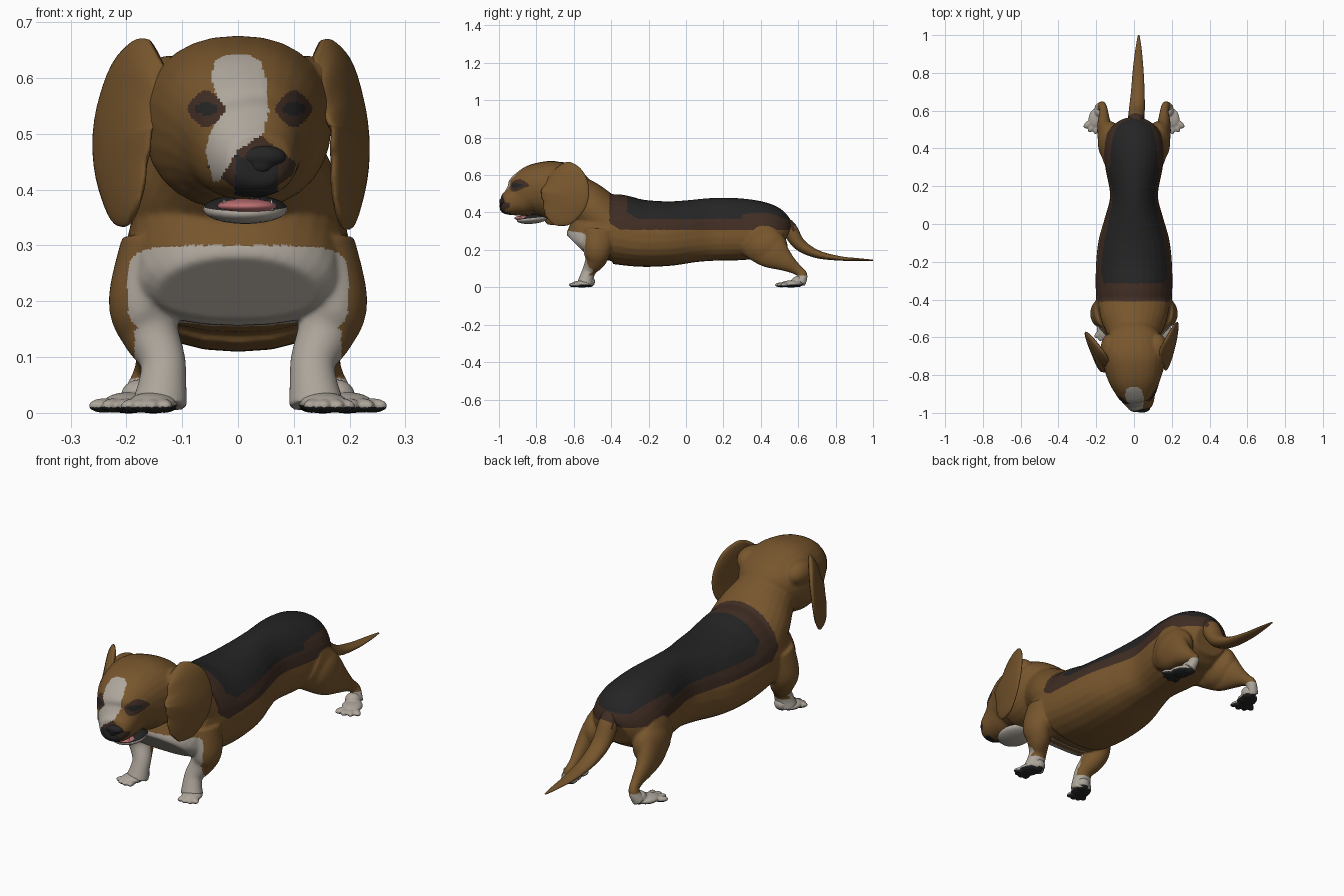
import bpy, bmesh, math
from mathutils import Vector, Matrix

cube = bpy.data.objects.get("Cube")
if cube:
    bpy.data.objects.remove(cube, do_unlink=True)


def material(name, r, g, b):
    m = bpy.data.materials.new(name)
    m.use_nodes = True
    m.diffuse_color = (r, g, b, 1)
    bsdf = m.node_tree.nodes["Principled BSDF"]
    bsdf.inputs["Base Color"].default_value = (r, g, b, 1)
    bsdf.inputs["Roughness"].default_value = 0.8
    return m


TAN, DARK, BLACK, WHITE, PINK = range(5)
PALETTE = [material("tan fur", .185, .092, .026), material("dark brown fur", .05, .026, .017),
           material("black fur", .018, .018, .018), material("white fur", .42, .38, .33),
           material("pink tongue", .5, .16, .17)]


def spline(keys, steps=5):
    """Smooth in-between sections through the key sections."""
    out = []
    for i in range(len(keys) - 1):
        p0, p1 = keys[max(i - 1, 0)], keys[i]
        p2, p3 = keys[i + 1], keys[min(i + 2, len(keys) - 1)]
        for k in range(steps):
            t = k / steps
            out.append([b + .5 * t * (c - a + t * (2 * a - 5 * b + 4 * c - d + t * (3 * (b - c) + d - a)))
                        for a, b, c, d in zip(p0, p1, p2, p3)])
    return out + [list(keys[-1])]


def loft(bm, keys, side=(1, 0, 0), power=1.0, taper=0.0, sides=28):
    """Skin oval sections (x, y, z, half width, half depth) along a path."""
    rows = spline(keys)
    pts = [Vector(r[:3]) for r in rows]
    rings = []
    for i, r in enumerate(rows):
        t = (pts[min(i + 1, len(pts) - 1)] - pts[max(i - 1, 0)]).normalized()
        u = Vector(side)
        u = (u - t * u.dot(t)).normalized()
        v = t.cross(u)
        ring = []
        for k in range(sides):
            a = math.tau * k / sides
            c, s = math.cos(a), math.sin(a)
            c = math.copysign(abs(c) ** power, c) * (1 + taper * s)
            s = math.copysign(abs(s) ** power, s)
            ring.append(bm.verts.new(pts[i] + u * c * max(r[3], .002) + v * s * max(r[4], .002)))
        rings.append(ring)
    for a, b in zip(rings, rings[1:]):
        for k in range(sides):
            n = (k + 1) % sides
            bm.faces.new((a[k], a[n], b[n], b[k]))
    bm.faces.new(rings[0])
    bm.faces.new(rings[-1])


def ball(bm, center, scale, turn=0, axis='Z'):
    m = Matrix.Translation(center) @ Matrix.Rotation(turn, 4, axis) @ Matrix.Diagonal((*scale, 1))
    bmesh.ops.create_uvsphere(bm, u_segments=24, v_segments=16, radius=1, matrix=m)


def finish(name, bm, rule, voxel=0, smooth=0):
    """Make the object, blend its shells together, and colour faces by rule."""
    bmesh.ops.recalc_face_normals(bm, faces=bm.faces)
    me = bpy.data.meshes.new(name)
    bm.to_mesh(me)
    bm.free()
    ob = bpy.data.objects.new(name, me)
    bpy.context.scene.collection.objects.link(ob)
    if voxel:
        mod = ob.modifiers.new("Blend", 'REMESH')
        mod.mode = 'VOXEL'
        mod.voxel_size = voxel
        mod = ob.modifiers.new("Relax", 'SMOOTH')
        mod.factor = .5
        mod.iterations = smooth
        dg = bpy.context.evaluated_depsgraph_get()
        me = bpy.data.meshes.new_from_object(ob.evaluated_get(dg))
        ob.modifiers.clear()
        ob.data = me
        me.name = name
    me.materials.clear()
    for m in PALETTE:
        me.materials.append(m)
    for p in me.polygons:
        p.use_smooth = True
        p.material_index = rule(p.center, p.normal) if callable(rule) else rule


def between(z, table):
    """Left and right limit at height z from (z, left, right) stations."""
    for (z0, a0, b0), (z1, a1, b1) in zip(table, table[1:]):
        if z0 <= z <= z1:
            t = (z - z0) / (z1 - z0)
            return a0 + t * (a1 - a0), b0 + t * (b1 - b0)
    return 1, -1


def in_saddle(c, front, low, wide, back):
    """Blanket shape: level lower edge, rounded off towards the tail."""
    if c.y < front or c.z < low + max(0, front + .06 - c.y) * .6:
        return False
    return c.y < .3 or (abs(c.x) / wide) ** 2.5 + ((c.y - .3) / (back - .3)) ** 2.5 < 1


BLAZE = [(.415, -.045, -.035), (.47, -.058, .0), (.5, -.05, .045), (.54, -.03, .055),
         (.6, -.048, .05), (.63, -.042, .04), (.642, -.02, .02)]


def coat(c, n):
    x, y, z = c
    # face markings
    if y < -.72 and z > .36 and n.y < .1:
        if y < -.935 and abs(x - .033) < .038 and z < .46:
            return BLACK
        for ex in (-.057, .1):
            ax, az = abs(x - ex), abs(z - .545)
            if (ax / .021) ** 2 + (az / .011) ** 2 < 1:
                return BLACK
            if (ax / .034) ** 1.4 + (az / .034) ** 1.4 < 1:
                return DARK
        lo, hi = between(z, BLAZE)
        if lo < x < hi:
            return WHITE
        if y < -.9 and n.y < -.2 and abs(x - .03) / .085 + abs(z - .44) / .065 < 1:
            return DARK
        return TAN
    # socks and chest bib
    if z < .062 or (y < -.495 and z < .15 and n.y < .25 and abs(x) < .185):
        return WHITE
    if y < -.46 and n.y < -.1 and (abs(x) / .198) ** 5 + (abs(z - .22) / .08) ** 5 < 1:
        return WHITE
    # saddle
    if in_saddle(c, -.315, .365, .125, .57):
        return BLACK
    if in_saddle(c, -.41, .307, .16, .61):
        return DARK
    return TAN


# Torso, neck, head and legs blended into one skin
bm = bmesh.new()
torso = [(-.58, .222, .145, .08), (-.558, .242, .175, .108), (-.5, .28, .19, .15), (-.4, .312, .198, .186),
         (-.25, .29, .2, .18), (-.1, .287, .187, .173), (.03, .3, .152, .167), (.15, .31, .125, .168),
         (.3, .31, .15, .165), (.42, .305, .16, .147), (.5, .285, .13, .115), (.54, .27, .08, .07)]
loft(bm, [(0, *k) for k in torso], power=.9, taper=.17)
loft(bm, [(0, -.42, .34, .19, .14), (0, -.5, .415, .175, .13), (0, -.56, .46, .15, .125),
          (0, -.64, .51, .12, .11)])
head = [(0, -.52, .53, .07, .05), (0, -.57, .53, .13, .1), (0, -.65, .525, .162, .142),
        (0, -.72, .52, .167, .156), (.004, -.8, .515, .148, .146), (.012, -.86, .495, .12, .124),
        (.02, -.9, .47, .098, .097), (.03, -.94, .453, .08, .071), (.037, -.975, .445, .06, .053),
        (.04, -.99, .445, .035, .03)]
loft(bm, head, power=.88)
for s in (1, -1):
    # ear roots and thighs
    ball(bm, (s * .125, -.66, .585), (.052, .08, .055))
    ball(bm, (s * .128, .435, .215), (.064, .11, .095))
    # front leg
    loft(bm, [(s * .15, -.46, .3, .06, .09), (s * .174, -.475, .2, .058, .075), (s * .158, -.485, .145, .052, .058),
              (s * .135, -.515, .095, .041, .038), (s * .135, -.53, .055, .043, .038),
              (s * .14, -.54, .015, .05, .045)])
    # hind leg
    loft(bm, [(s * .1, .37, .27, .07, .12), (s * .143, .46, .19, .05, .095), (s * .158, .53, .138, .036, .055),
              (s * .16, .59, .097, .024, .03), (s * .168, .625, .065, .022, .025),
              (s * .185, .61, .02, .028, .03)])
finish("body", bm, coat, voxel=.005, smooth=12)

# Tail
bm = bmesh.new()
loft(bm, [(.005, .46, .35, .04, .03), (.01, .54, .325, .043, .042), (.015, .605, .232, .042, .034),
          (.02, .7, .178, .036, .022), (.022, .82, .155, .028, .012), (.024, .93, .148, .016, .007),
          (.025, 1, .145, .004, .003)])
finish("tail", bm, lambda c, n: DARK if c.y < .58 and c.z > .3 and n.z > .2 else TAN)

# Hanging ears, sweeping forward at the tip, the rear edges flaring outward
for name, s, shift, back, side, flare in (("left_ear", 1, 0, 0, (4, -1, 0), 1),
                                          ("right_ear", -1, .006, -.03, (2, 1, 0), .9)):
    bm = bmesh.new()
    ear = [(.14, -.675, .645, .008, .04), (.162, -.665, .62, .018, .085), (.186, -.648, .56, .02, .122),
           (.2, -.65, .49, .018, .133), (.193, -.678, .42, .016, .112), (.184, -.71, .38, .013, .075),
           (.18, -.73, .36, .006, .035)]
    loft(bm, [(s * (x + shift), y + back, z, thin, wide * flare) for x, y, z, thin, wide in ear], side=side)
    finish(name, bm, TAN)

# Paws with four fanned toes and dark pads underneath
for name, x, y, aim, reach in (("front", .152, -.555, .25, .04), ("hind", .196, .562, .3, .055)):
    for label, s in (("left", 1), ("right", -1)):
        bm = bmesh.new()
        ball(bm, (s * x, y, .018), (.044, .056, .019), s * aim)
        for k in range(4):
            a = s * aim + (k - 1.5) * .42
            d = Vector((math.sin(a), -math.cos(a), 0))
            ball(bm, Vector((s * x, y, .013)) + d * reach, (.017, .032, .013), a)
        ball(bm, (s * (x - .02), y + .035, .03), (.034, .034, .03))
        finish(label + "_" + name + "_paw", bm,
               lambda c, n: BLACK if n.z < -.3 and c.z < .014 else WHITE, voxel=.004, smooth=2)

# Nose
bm = bmesh.new()
ball(bm, (.041, -.972, .459), (.046, .027, .022))
ball(bm, (.04, -.974, .445), (.026, .022, .02))
finish("nose", bm, BLACK, voxel=.004, smooth=4)

# Open mouth: lower jaw with dark lip, and tongue
bm = bmesh.new()
ball(bm, (.013, -.82, .365), (.076, .085, .025), .1, 'X')
finish("lower_jaw", bm, lambda c, n: BLACK if n.z > .4 else WHITE)
bm = bmesh.new()
ball(bm, (.016, -.862, .37), (.054, .056, .014))
finish("tongue", bm, PINK)

# Small lower fangs
for label, x in (("right", -.025), ("left", .06)):
    bm = bmesh.new()
    bmesh.ops.create_cone(bm, cap_ends=True, segments=10, radius1=.005, radius2=.001, depth=.02,
                          matrix=Matrix.Translation((x, -.885, .373)))
    finish(label + "_fang", bm, WHITE)
